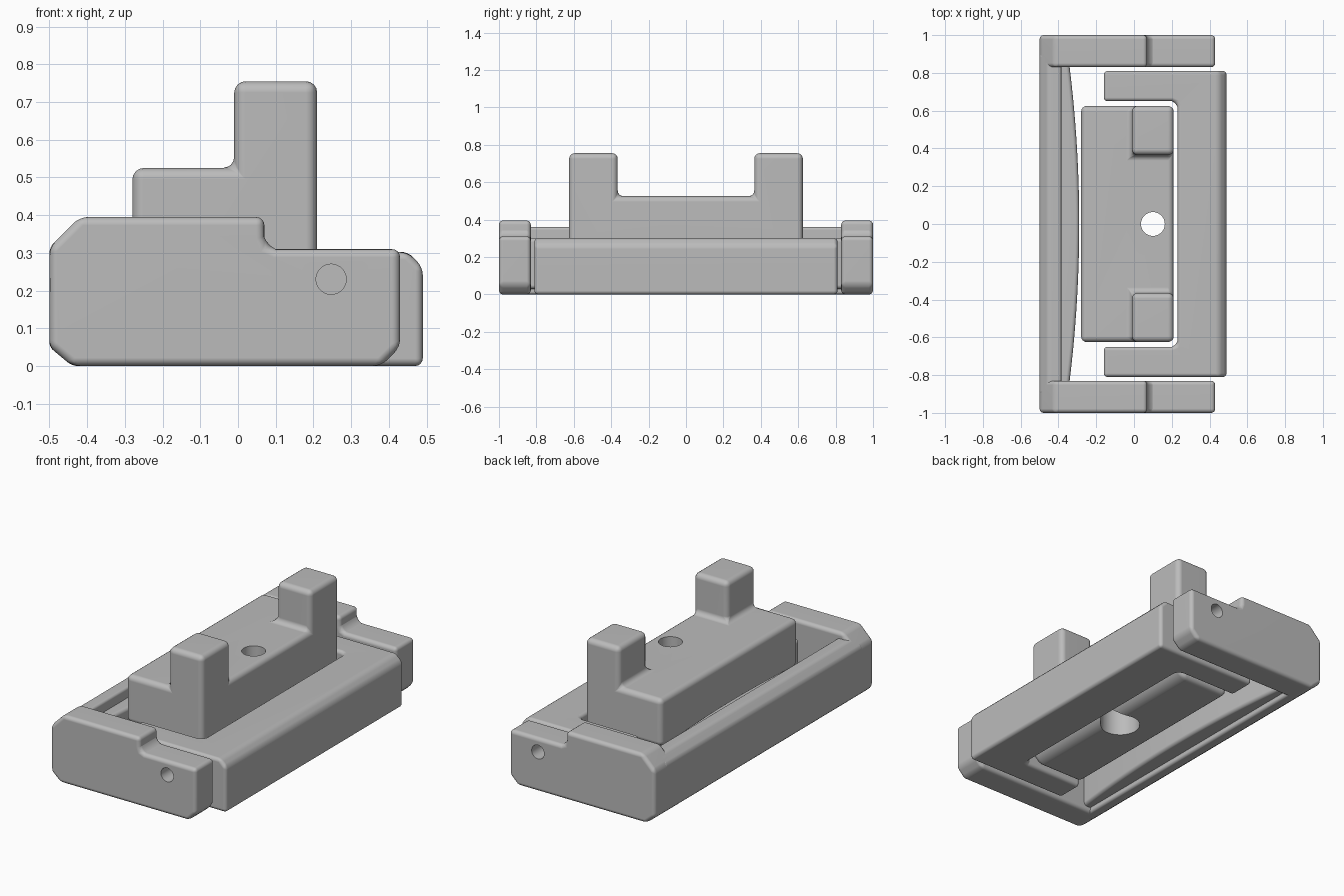
import bpy, bmesh, math
from mathutils import Vector, Matrix

cube = bpy.data.objects.get("Cube")
if cube:
    bpy.data.objects.remove(cube, do_unlink=True)

GREY = (0.5, 0.5, 0.5, 1)
plastic = bpy.data.materials.new("grey_plastic")
plastic.use_nodes = True
plastic.diffuse_color = GREY
plastic.node_tree.nodes["Principled BSDF"].inputs["Base Color"].default_value = GREY


def add_object(name, bm):
    bmesh.ops.recalc_face_normals(bm, faces=bm.faces)
    mesh = bpy.data.meshes.new(name)
    bm.to_mesh(mesh)
    bm.free()
    mesh.materials.append(plastic)
    obj = bpy.data.objects.new(name, mesh)
    bpy.context.collection.objects.link(obj)
    return obj


def prism(points, axis, low, high):
    """Extrude an outline along y (xz points) or z (xy points)."""
    bm = bmesh.new()
    place = (lambda a, b: (a, low, b)) if axis == "y" else (lambda a, b: (a, b, low))
    face = bm.faces.new([bm.verts.new(place(a, b)) for a, b in points])
    new = bmesh.ops.extrude_face_region(bm, geom=[face])["geom"]
    step = Vector((0, high - low, 0) if axis == "y" else (0, 0, high - low))
    bmesh.ops.translate(bm, vec=step, verts=[v for v in new if isinstance(v, bmesh.types.BMVert)])
    return bm


def cylinder(name, radius, start, end):
    bm = bmesh.new()
    start, end = Vector(start), Vector(end)
    turn = (end - start).to_track_quat("Z", "Y").to_matrix().to_4x4()
    bmesh.ops.create_cone(bm, cap_ends=True, segments=40, radius1=radius, radius2=radius,
                          depth=(end - start).length,
                          matrix=Matrix.Translation((start + end) / 2) @ turn)
    obj = add_object(name, bm)
    obj.hide_render = True
    return obj


def finish(obj, width, cutters=()):
    """Round the edges, cut the holes and smooth the shading."""
    bevel = obj.modifiers.new("rounding", "BEVEL")
    bevel.width = width
    bevel.segments = 4
    bevel.limit_method = "ANGLE"
    bevel.angle_limit = math.radians(28)
    for cutter in cutters:
        cut = obj.modifiers.new("hole", "BOOLEAN")
        cut.operation = "DIFFERENCE"
        cut.solver = "EXACT"
        cut.object = cutter
    bpy.ops.object.select_all(action="DESELECT")
    obj.select_set(True)
    bpy.context.view_layer.objects.active = obj
    bpy.ops.object.convert(target="MESH")
    bpy.ops.object.shade_smooth_by_angle(angle=math.radians(35))
    normals = obj.modifiers.new("flat_faces", "WEIGHTED_NORMAL")
    normals.keep_sharp = True
    for cutter in cutters:
        bpy.data.objects.remove(cutter, do_unlink=True)


# Outer frame: two stepped end arms with pin holes
arm = [(-.5, .05), (-.44, 0), (.38, 0), (.43, .05), (.43, .31), (.1, .31),
       (.078, .32), (.07, .342), (.07, .395), (-.42, .395), (-.5, .315)]
for name, side in (("right_end_arm", -1), ("left_end_arm", 1)):
    low, high = sorted((side * .83, side))
    obj = add_object(name, prism(arm, "y", low, high))
    pin = cylinder("pin_cutter", .04, (.247, side * .7, .23), (.247, side * 1.1, .23))
    finish(obj, .022, [pin])

# Outer frame: side rail with a bowed inner lip
rail = [(-.5, .05), (-.44, 0), (-.385, 0), (-.385, .36), (-.455, .36), (-.5, .315)]
finish(add_object("side_rail", prism(rail, "y", -.9, .9)), .015)
rows = [-.85 + i * .1 for i in range(18)]
bow = [(-.343 + .053 * (1 - (y / .85) ** 2), y) for y in rows]
finish(add_object("bowed_lip", prism([(-.43, -.85)] + bow + [(-.43, .85)], "z", .03, .3)), .02)

# Swinging clip: C shape open towards the rail
half = [(.49, .81), (-.16, .81), (-.16, .65), (.2, .65), (.221, .641), (.23, .62)]
clip = prism(half + [(x, -y) for x, y in reversed(half)], "z", 0, .302)
edges = [e for e in clip.edges if all(v.co.x > .48 and v.co.z > .3 for v in e.verts)]
bmesh.ops.bevel(clip, geom=edges, offset=.04, segments=1, affect="EDGES")
finish(add_object("swing_clip", clip), .02)

# Centre block: slab with two posts on top and a narrower foot beneath
block = bmesh.new()
bmesh.ops.create_cube(block, size=1)
for v in block.verts:
    v.co = Vector((v.co.x * .49 - .035, v.co.y * 1.25, v.co.z * .275 + .3875))
for co, no in (((-.01, 0, 0), (1, 0, 0)), ((-.14, 0, 0), (1, 0, 0)),
               ((0, .365, 0), (0, 1, 0)), ((0, -.365, 0), (0, 1, 0))):
    geom = block.verts[:] + block.edges[:] + block.faces[:]
    bmesh.ops.bisect_plane(block, geom=geom, plane_co=co, plane_no=no)


def raise_faces(rule, amount):
    block.normal_update()
    faces = [f for f in block.faces if rule(f.calc_center_median(), f.normal)]
    new = bmesh.ops.extrude_face_region(block, geom=faces)["geom"]
    bmesh.ops.delete(block, geom=faces, context="FACES")
    bmesh.ops.translate(block, vec=(0, 0, amount),
                        verts=[v for v in new if isinstance(v, bmesh.types.BMVert)])


raise_faces(lambda c, n: n.z > .9 and c.x > 0 and abs(c.y) > .37, .23)
raise_faces(lambda c, n: n.z < -.9 and c.x > -.14, -.245)
bmesh.ops.dissolve_limit(block, angle_limit=.01, verts=block.verts, edges=block.edges)
edges = [e for e in block.edges if all(v.co.x > .2 and v.co.z < .01 for v in e.verts)]
bmesh.ops.bevel(block, geom=edges, offset=.05, segments=1, affect="EDGES")
finish(add_object("centre_block", block), .03,
       [cylinder("screw_cutter", .063, (.1, 0, -.1), (.1, 0, .7)),
        cylinder("screw_head_cutter", .108, (.1, 0, -.1), (.1, 0, .22))])
